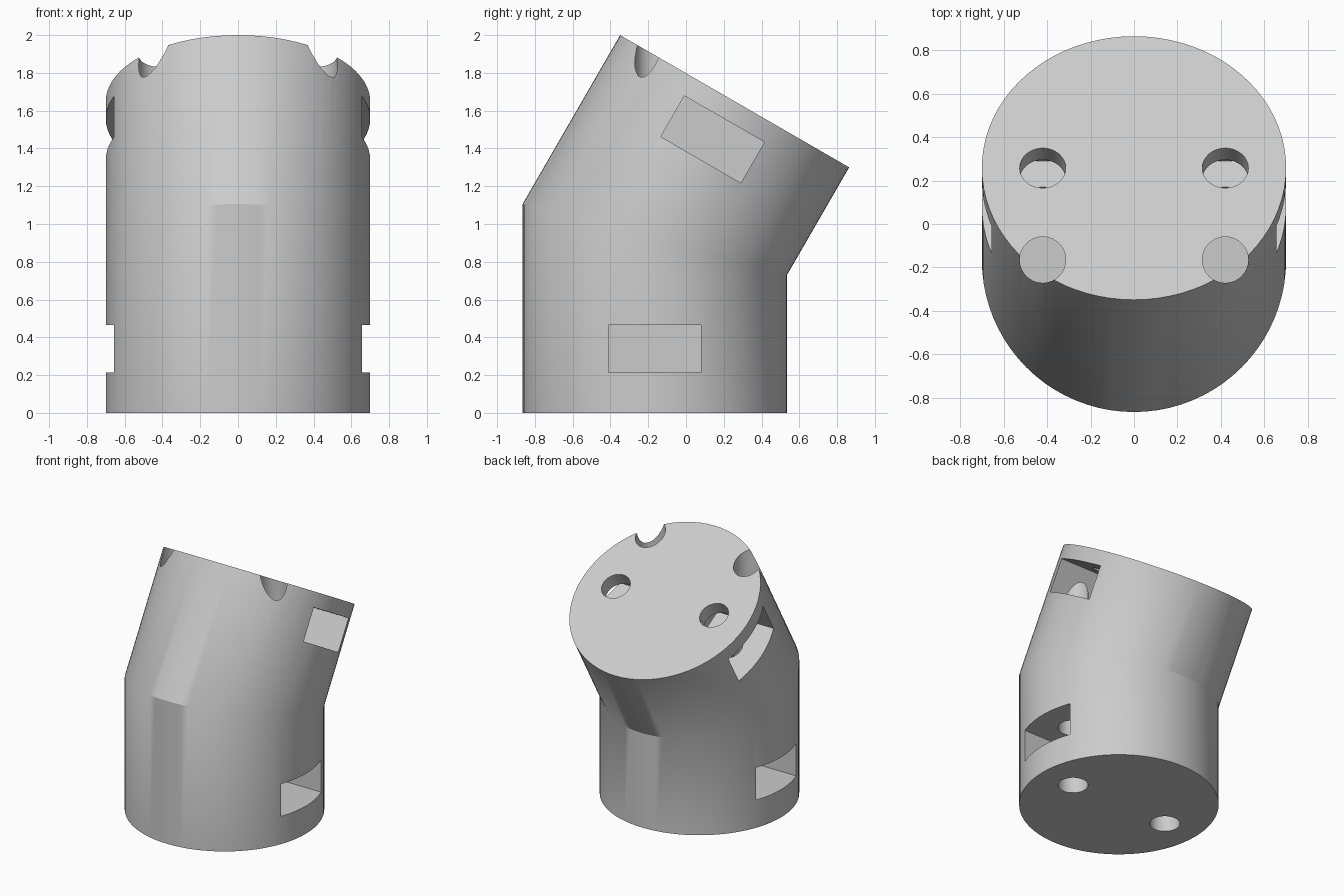
import bpy, bmesh, math
from mathutils import Matrix, Vector

cube = bpy.data.objects.get("Cube")
if cube:
    bpy.data.objects.remove(cube, do_unlink=True)

RADIUS = 0.70
TILT = math.radians(30)
SEGMENTS = 80
BASE = Vector((0, -0.165, 0))
ELBOW = Vector((0, -0.165, 0.918))
AXIS = Vector((0, math.sin(TILT), math.cos(TILT)))
TOP = ELBOW + AXIS * 0.845
TILT_ROT = Matrix.Rotation(-TILT, 4, 'X')

grey = bpy.data.materials.new("light grey")
grey.use_nodes = True
grey.diffuse_color = (0.6, 0.6, 0.6, 1)
grey.node_tree.nodes["Principled BSDF"].inputs["Base Color"].default_value = (0.6, 0.6, 0.6, 1)


def make_object(name, bm):
    bmesh.ops.recalc_face_normals(bm, faces=bm.faces)
    mesh = bpy.data.meshes.new(name)
    bm.to_mesh(mesh)
    bm.free()
    mesh.materials.append(grey)
    obj = bpy.data.objects.new(name, mesh)
    bpy.context.collection.objects.link(obj)
    return obj


def rod(name, start, end, radius):
    """Round cutter between two points."""
    bm = bmesh.new()
    span = end - start
    place = Matrix.Translation((start + end) / 2) @ Vector((0, 0, 1)).rotation_difference(span).to_matrix().to_4x4()
    bmesh.ops.create_cone(bm, cap_ends=True, segments=32, radius1=radius,
                          radius2=radius, depth=span.length, matrix=place)
    return make_object(name, bm)


def block(name, centre, size, rotation):
    """Box cutter."""
    bm = bmesh.new()
    bmesh.ops.create_cube(bm, size=1, matrix=Matrix.Translation(centre) @ rotation @ Matrix.Diagonal((*size, 1)))
    return make_object(name, bm)


# Bent cylinder: bottom ring, mitred elbow ring, tilted top ring
bm = bmesh.new()
rings = [[], [], []]
for i in range(SEGMENTS):
    a = 2 * math.pi * i / SEGMENTS
    x, y = RADIUS * math.cos(a), RADIUS * math.sin(a)
    rings[0].append(bm.verts.new(BASE + Vector((x, y, 0))))
    rings[1].append(bm.verts.new(ELBOW + Vector((x, y, -y * math.tan(TILT / 2)))))
    rings[2].append(bm.verts.new(TOP + TILT_ROT @ Vector((x, y, 0))))
for low, high in zip(rings, rings[1:]):
    for i in range(SEGMENTS):
        j = (i + 1) % SEGMENTS
        bm.faces.new((low[i], low[j], high[j], high[i]))
bm.faces.new(rings[0])
bm.faces.new(rings[2])
body = make_object("bent_connector_body", bm)

# Screw holes and side pockets, mirrored left and right
cutters = []
for side, label in ((1, "left"), (-1, "right")):
    off = Vector((side * 0.42, 0, 0))
    pocket_x = Vector((side * 0.5, 0, 0))
    pocket_size = (0.65, 0.49, 0.25)
    cutters += [
        rod(label + "_vertical_hole", BASE + off - Vector((0, 0, 0.1)), BASE + off + Vector((0, 0, 2.3)), 0.106),
        rod(label + "_tilted_hole", ELBOW + off, TOP + off + AXIS * 0.1, 0.106),
        block(label + "_lower_pocket", BASE + pocket_x + Vector((0, 0, 0.34)), pocket_size, Matrix.Identity(4)),
        block(label + "_upper_pocket", TOP + pocket_x - AXIS * 0.233, pocket_size, TILT_ROT),
    ]
for cutter in cutters:
    cutter.hide_render = True
    mod = body.modifiers.new(cutter.name, 'BOOLEAN')
    mod.operation = 'DIFFERENCE'
    mod.solver = 'EXACT'
    mod.object = cutter

# Bake the cuts and discard the cutters
bpy.context.view_layer.update()
cut_mesh = bpy.data.meshes.new_from_object(body.evaluated_get(bpy.context.evaluated_depsgraph_get()))
body.modifiers.clear()
body.data = cut_mesh
for cutter in cutters:
    bpy.data.objects.remove(cutter, do_unlink=True)

# Smooth walls with crisp rims
bpy.ops.object.select_all(action='DESELECT')
body.select_set(True)
bpy.context.view_layer.objects.active = body
bpy.ops.object.shade_smooth_by_angle(angle=math.radians(29))
